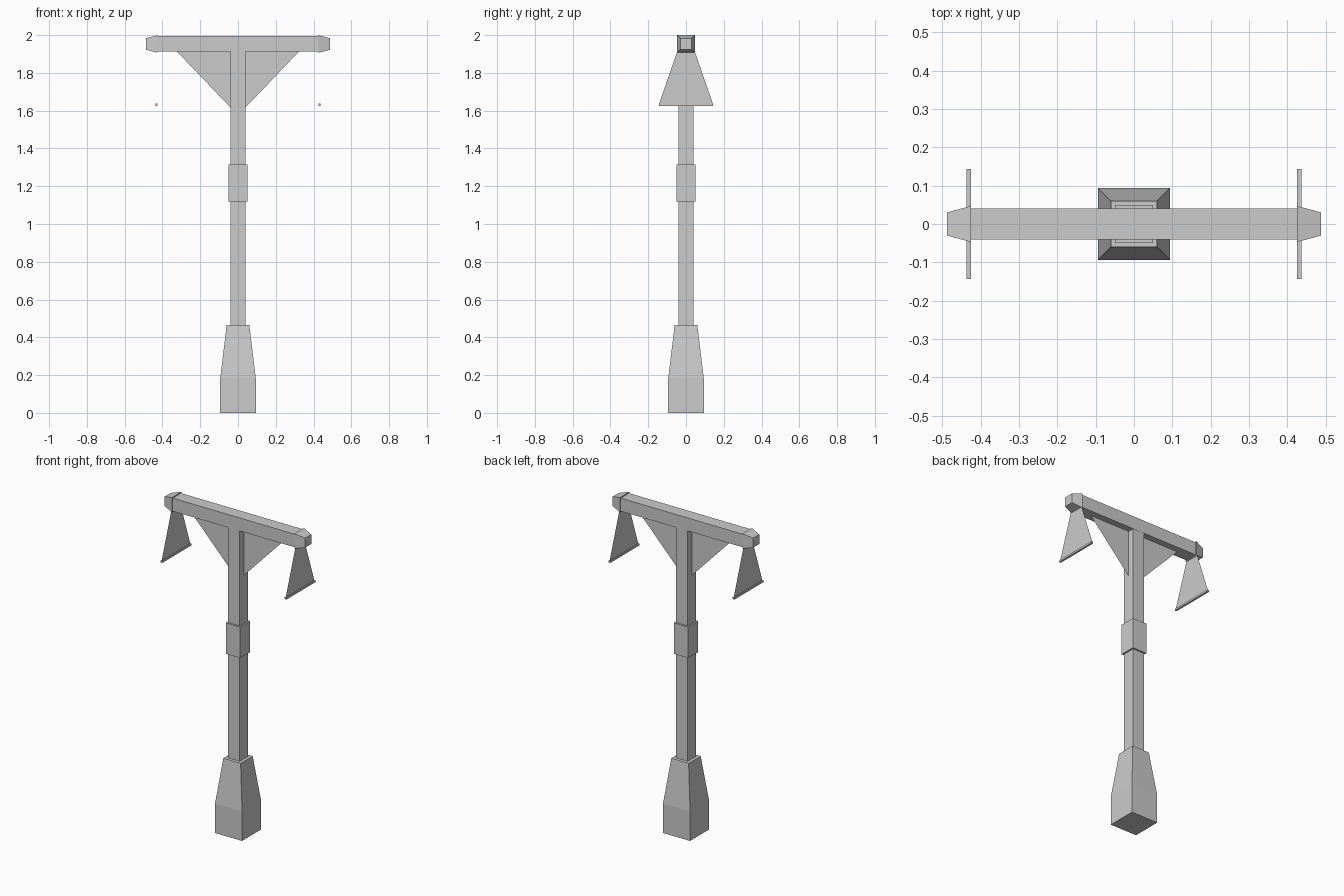
import bpy
import bmesh
from mathutils import Matrix

old = bpy.data.objects.get("Cube")
if old:
    bpy.data.objects.remove(old, do_unlink=True)

GREY = (0.6, 0.6, 0.6, 1)
grey = bpy.data.materials.new("plain grey")
grey.use_nodes = True
grey.diffuse_color = GREY
grey.node_tree.nodes["Principled BSDF"].inputs["Base Color"].default_value = GREY

BEAM_Z = 1.953
ALONG_X = Matrix(((0, 0, 1), (1, 0, 0), (0, 1, 0))).to_4x4()


def finish(name, bm, solid=True):
    if solid:
        bmesh.ops.recalc_face_normals(bm, faces=bm.faces)
    mesh = bpy.data.meshes.new(name)
    bm.to_mesh(mesh)
    bm.free()
    mesh.materials.append(grey)
    obj = bpy.data.objects.new(name, mesh)
    bpy.context.collection.objects.link(obj)
    return obj


def square_loft(name, sections, matrix=Matrix()):
    """Stack square rings given as (height, half width) and cap both ends."""
    bm = bmesh.new()
    rings = [[bm.verts.new((x * h, y * h, z))
              for x, y in ((-1, -1), (1, -1), (1, 1), (-1, 1))]
             for z, h in sections]
    for a, b in zip(rings, rings[1:]):
        for i in range(4):
            j = (i + 1) % 4
            bm.faces.new((a[i], a[j], b[j], b[i]))
    bm.faces.new(rings[0][::-1])
    bm.faces.new(rings[-1])
    bm.transform(matrix)
    return finish(name, bm)


def sheet(name, points):
    """Single flat panel without thickness."""
    bm = bmesh.new()
    bm.faces.new([bm.verts.new(p) for p in points])
    return finish(name, bm, solid=False)


def box(name, size, centre):
    bm = bmesh.new()
    bmesh.ops.create_cube(bm, size=1)
    bm.transform(Matrix.Translation(centre) @ Matrix.Diagonal((*size, 1)))
    return finish(name, bm)


# Upright: tapered foot, post and collar
square_loft("foot", [(0, 0.094), (0.185, 0.094), (0.465, 0.06)])
square_loft("post", [(0.465, 0.04), (1.915, 0.04)])
square_loft("collar", [(1.12, 0.05), (1.315, 0.05)])

# Crossbeam
lift = Matrix.Translation((0, 0, BEAM_Z))
square_loft("crossbeam", [(-0.425, 0.041), (0.425, 0.041)], lift @ ALONG_X)

# Mirrored parts: end caps, braces and hanging panels
for side, s in (("left", 1), ("right", -1)):
    square_loft(side + "_end_cap", [(s * 0.425, 0.047), (s * 0.488, 0.03)],
                lift @ ALONG_X)
    sheet(side + "_brace", [(s * 0.04, 0, 1.617), (s * 0.325, 0, 1.915),
                            (s * 0.04, 0, 1.915)])
    x = s * 0.431
    sheet(side + "_hanging_panel", [(x, -0.144, 1.632), (x, 0.144, 1.632),
                                    (x, 0.047, 1.912), (x, -0.047, 1.912)])
    box(side + "_panel_rod", (0.012, 0.288, 0.012), (x, 0, 1.632))
